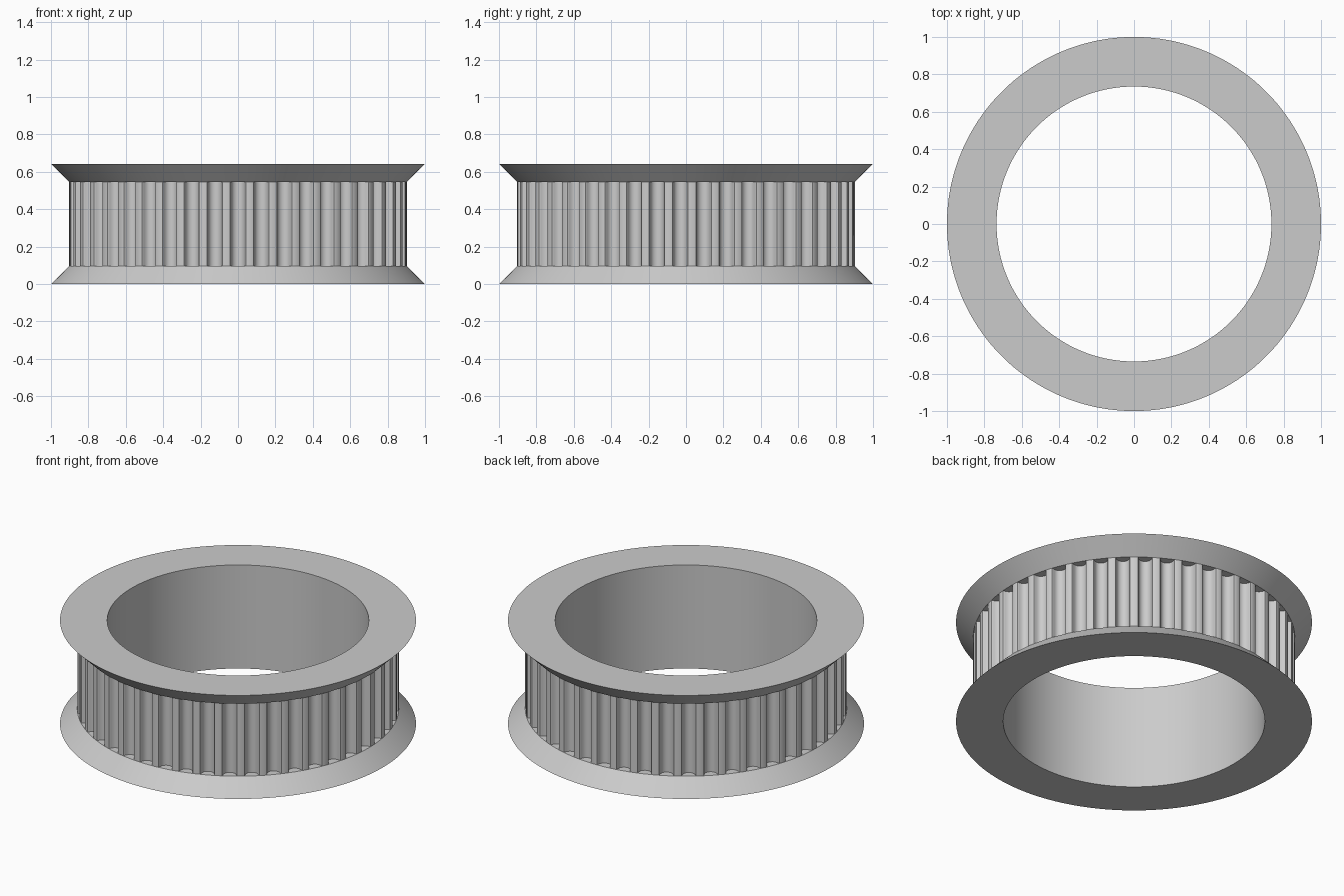
import bpy, bmesh, math

cube = bpy.data.objects.get("Cube")
if cube:
    bpy.data.objects.remove(cube, do_unlink=True)

TEETH = 45
UNIT = 0.0642            # one millimetre of belt profile
RIM = 0.9037             # radius over the teeth
BORE = 0.735
FLANGE = 1.5 * UNIT      # flange height, sloped at 45 degrees
TOP = 10 * UNIT
FLOOR = RIM - 0.07       # flange reaches in past the groove bottoms
SEGMENTS = 180

grey = bpy.data.materials.new("plain grey")
grey.use_nodes = True
grey.diffuse_color = (0.6, 0.6, 0.6, 1)
grey.node_tree.nodes["Principled BSDF"].inputs["Base Color"].default_value = (0.6, 0.6, 0.6, 1)


def skin(name, loops):
    """Join closed loops of points into a smooth-shaded shell."""
    bm = bmesh.new()
    rings = [[bm.verts.new(p) for p in loop] for loop in loops]
    for low, high in zip(rings, rings[1:]):
        n = len(low)
        for i in range(n):
            j = (i + 1) % n
            bm.faces.new((low[i], low[j], high[j], high[i]))
    mesh = bpy.data.meshes.new(name)
    bm.to_mesh(mesh)
    bm.free()
    mesh.materials.append(grey)
    obj = bpy.data.objects.new(name, mesh)
    bpy.context.collection.objects.link(obj)
    bpy.ops.object.select_all(action='DESELECT')
    obj.select_set(True)
    bpy.context.view_layer.objects.active = obj
    bpy.ops.object.shade_smooth_by_angle(angle=math.radians(30))
    return obj


def circle(r, z):
    steps = [math.tau * i / SEGMENTS for i in range(SEGMENTS)]
    return [(r * math.cos(a), r * math.sin(a), z) for a in steps]


def lathe(name, profile):
    return skin(name, [circle(r, z) for r, z in profile])


# Flanges and bore
lathe("lower_flange", [(BORE, 0), (1, 0), (RIM, FLANGE), (FLOOR, FLANGE)])
lathe("upper_flange", [(FLOOR, TOP - FLANGE), (RIM, TOP - FLANGE), (1, TOP), (BORE, TOP)])
lathe("bore_wall", [(BORE, TOP), (BORE, 0)])

# Toothed rim: half of a rounded belt groove as (sideways, depth), then mirrored
half = [(0.747, 0), (0.648, 0.037), (0.598, 0.13), (0.579, 0.238), (0.547, 0.343),
        (0.505, 0.444), (0.452, 0.54), (0.358, 0.637), (0.248, 0.707), (0.127, 0.75)]
groove = [(-u, d) for u, d in half] + [(0, 0.764)] + [(u, d) for u, d in reversed(half)]

outline = []
for i in range(TEETH):
    # a land sits at the middle of the back
    middle = math.pi / 2 + (i + 0.5) * math.tau / TEETH
    for u, d in groove:
        side = u * UNIT
        out = math.sqrt(RIM ** 2 - side ** 2) - d * UNIT
        outline.append((out * math.cos(middle) - side * math.sin(middle),
                        out * math.sin(middle) + side * math.cos(middle)))

skin("toothed_rim", [[(x, y, z) for x, y in outline] for z in (FLANGE, TOP - FLANGE)])
